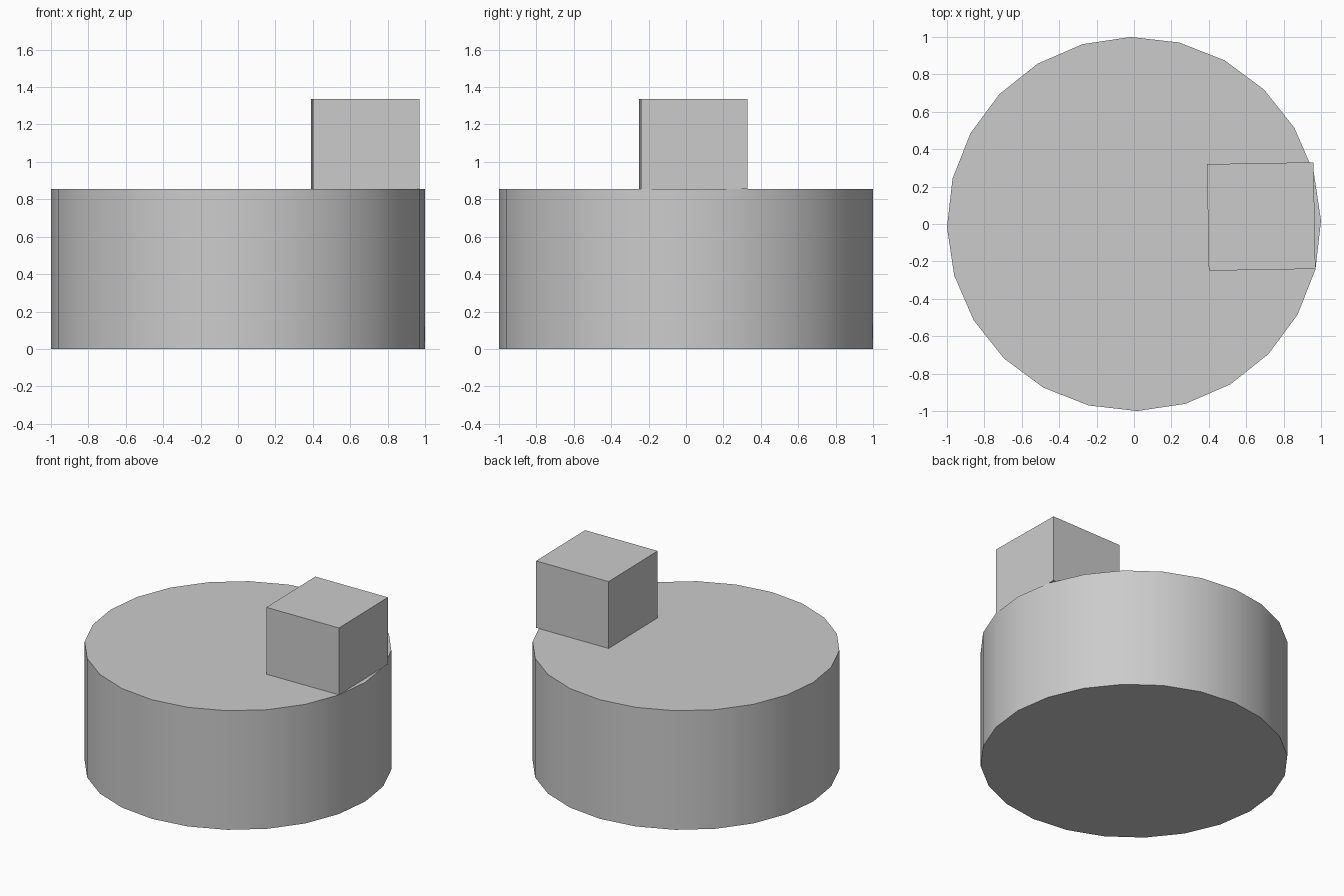
import bpy
import math

cube = bpy.data.objects.get("Cube")
if cube:
    bpy.data.objects.remove(cube, do_unlink=True)

TWIST = math.radians(1)
DRUM_HEIGHT = 0.855
BLOCK_HEIGHT = 0.48

# Single plain grey for both parts
grey = bpy.data.materials.new("light_grey")
grey.use_nodes = True
colour = (0.6, 0.6, 0.6, 1)
grey.diffuse_color = colour
grey.node_tree.nodes["Principled BSDF"].inputs["Base Color"].default_value = colour


def finish(name):
    part = bpy.context.object
    part.name = name
    part.data.materials.append(grey)
    return part


# Round drum with 24 smooth-shaded sides and crisp rims
bpy.ops.mesh.primitive_cylinder_add(
    vertices=24, radius=1, depth=DRUM_HEIGHT,
    location=(0, 0, DRUM_HEIGHT / 2), rotation=(0, 0, TWIST))
finish("drum")
bpy.ops.object.shade_smooth_by_angle(angle=math.radians(30))

# Square block standing at the rim
bpy.ops.mesh.primitive_cube_add(
    size=1, location=(0.68, 0.04, DRUM_HEIGHT + BLOCK_HEIGHT / 2),
    rotation=(0, 0, TWIST))
block = finish("block")
block.scale = (0.57, 0.57, BLOCK_HEIGHT)
